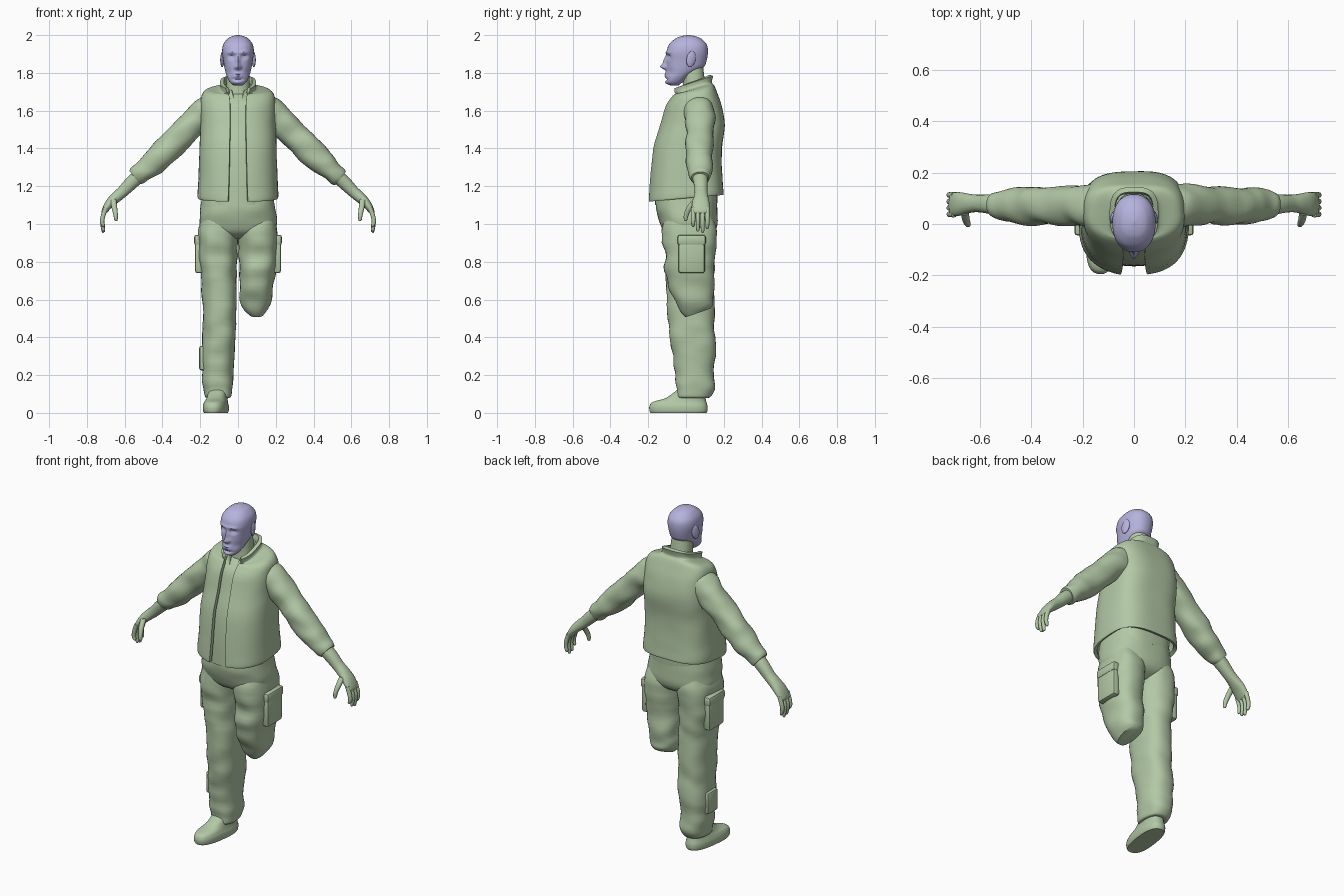
import bpy, bmesh, math
from mathutils import Vector, Matrix, noise


def material(name, rgb):
    m = bpy.data.materials.new(name)
    m.diffuse_color = (*rgb, 1)
    return m


GREEN = material("sage green", (0.45, 0.58, 0.38))
LILAC = material("lilac", (0.47, 0.45, 0.73))


def spline(st, k):
    """Catmull-Rom resampling of the section list."""
    out = []
    for i in range(len(st) - 1):
        p = [st[max(i - 1, 0)], st[i], st[i + 1], st[min(i + 2, len(st) - 1)]]
        for j in range(k):
            t = j / k
            out.append(tuple(0.5 * (2 * b + (c - a) * t + (2 * a - 5 * b + 4 * c - d) * t * t
                                    + (3 * b - a - 3 * c + d) * t ** 3) for a, b, c, d in zip(*p)))
    return out + [st[-1]]


def tube(name, st, mat=GREEN, k=4, seg=32, upright=True, nf=2.2, nb=2.2, split=False, fold=0):
    """Loft of superellipses; section = x, y, z, half width, half depth, tilt, half front gap."""
    st = spline([tuple(s) + (0,) * (7 - len(s)) for s in st], k)
    bm = bmesh.new()
    rings = []
    for i, (x, y, z, a, b, tilt, gap) in enumerate(st):
        across = Vector((1, 0, 0))
        if not upright:                      # section square to the path in the xz plane
            p, q = st[max(i - 1, 0)], st[min(i + 1, len(st) - 1)]
            across = Vector((q[2] - p[2], 0, p[0] - q[0])).normalized()
        d = math.asin(min(1, (gap / a) ** (nf / 2))) if split else 0
        ring = []
        for j in range(seg):
            t = -math.pi / 2 + d + (2 * math.pi - 2 * d) * j / (seg - 1 if split else seg)
            c, s = math.cos(t), math.sin(t)
            n = nb if s > 0 else nf
            u = a * math.copysign(abs(c) ** (2 / n), c)
            v = b * math.copysign(abs(s) ** (2 / n), s)
            off = across * u + Vector((0, v, tilt * v))
            pos = Vector((x, y, z)) + off
            if fold:
                pos += off * fold * noise.noise(Vector((pos.x * 9, pos.y * 9, pos.z * 15)))
            ring.append(bm.verts.new(pos))
        rings.append(ring)
    for lo, hi in zip(rings, rings[1:]):
        for j in range(seg - 1 if split else seg):
            m = (j + 1) % seg
            bm.faces.new((lo[j], lo[m], hi[m], hi[j]))
    if not split:
        bm.faces.new(rings[0])
        bm.faces.new(rings[-1])
        bmesh.ops.recalc_face_normals(bm, faces=bm.faces)
    me = bpy.data.meshes.new(name)
    bm.to_mesh(me)
    bm.free()
    me.materials.append(mat)
    ob = bpy.data.objects.new(name, me)
    bpy.context.collection.objects.link(ob)
    return ob


def thicken(ob, t):
    m = ob.modifiers.new("thickness", 'SOLIDIFY')
    m.thickness, m.offset = t, -1


def pocket(name, loc, size):
    bpy.ops.mesh.primitive_cube_add(size=1, location=loc)
    ob = bpy.context.object
    ob.name, ob.scale = name, size
    bpy.ops.object.transform_apply(location=False, rotation=False)
    ob.data.materials.append(GREEN)
    m = ob.modifiers.new("bevel", 'BEVEL')
    m.width, m.segments = 0.013, 2


# Head with face relief: bump = x, z, width, height, depth
head = tube("head", [
    (0, -.058, 1.733, .022, .022), (0, -.055, 1.75, .042, .045, .1), (0, -.035, 1.78, .058, .07, .15),
    (0, -.005, 1.82, .07, .098, .1), (0, .003, 1.86, .077, .105), (0, .007, 1.91, .084, .109),
    (0, .01, 1.95, .078, .1), (0, .012, 1.98, .056, .07), (0, .012, 1.993, .034, .042),
    (0, .012, 2.0, .006, .008)], LILAC, k=8, seg=96, nf=2.4)
bumps = [(0, 1.832, .014, .015, -.03), (0, 1.862, .010, .026, -.018), (0, 1.788, .025, .013, -.012),
         (0, 1.787, .022, .003, .006), (0, 1.766, .03, .006, .006), (0, 1.748, .02, .012, -.008)]
for s in (1, -1):
    bumps += [(s * .034, 1.886, .017, .012, .016), (s * .034, 1.884, .010, .006, -.006),
              (s * .03, 1.908, .028, .009, -.007), (s * .052, 1.80, .02, .022, .006),
              (s * .015, 1.829, .006, .007, -.008)]
for v in head.data.vertices:
    if v.co.y < -.02:
        x, z = v.co.x, v.co.z
        v.co.y += sum(d * math.exp(-((x - bx) / w) ** 2 - ((z - bz) / h) ** 2) for bx, bz, w, h, d in bumps)
for s in (1, -1):
    bpy.ops.mesh.primitive_uv_sphere_add(segments=20, ring_count=12, radius=1, location=(s * .082, .027, 1.873),
                                         rotation=(-.2, 0, s * .3))
    ear = bpy.context.object
    ear.name, ear.scale = "ear", (.010, .025, .043)
    ear.data.materials.append(LILAC)

# Neck and shirt
tube("neck", [(0, .05, 1.64, .075, .07), (0, .045, 1.72, .063, .06), (0, .04, 1.78, .06, .057),
              (0, .035, 1.84, .055, .055)])
tube("shirt", [(0, 0, 1.10, .17, .165), (0, .005, 1.25, .18, .165), (0, .012, 1.4, .177, .155),
               (0, .037, 1.52, .175, .145), (0, .042, 1.62, .17, .122), (0, .045, 1.67, .13, .095, .1),
               (0, .045, 1.70, .075, .07, .2)], nf=2.4, nb=3)
collar = tube("shirt_collar", [(0, .04, 1.665, .092, .105, .3, .012), (0, .04, 1.70, .076, .085, .3, .025),
                               (0, .045, 1.73, .07, .075, .3, .035)], split=True)
thicken(collar, .008)

# Open vest with standing collar
vest = tube("vest", [
    (0, 0, 1.136, .21, .198, .09, .053), (0, 0, 1.155, .214, .199, .08, .052), (0, 0, 1.25, .209, .191, .05, .048),
    (0, .008, 1.4, .204, .182, 0, .045), (0, .033, 1.52, .2, .172, 0, .042), (0, .04, 1.62, .198, .150, 0, .042),
    (0, .044, 1.68, .192, .123, .08, .045), (0, .044, 1.708, .165, .107, .2, .05),
    (0, .036, 1.716, .105, .102, .3, .055), (0, .03, 1.728, .093, .108, .32, .06),
    (0, .03, 1.748, .095, .113, .32, .066)], seg=64, nf=2.4, nb=3.1, split=True, fold=.012)
thicken(vest, .02)

# Trousers: hips, whole right leg, left leg ending at the knee
tube("hips", [(0, .005, 1.17, .185, .155), (0, .005, 1.08, .199, .163), (0, .015, 1.0, .205, .15),
              (0, .018, .95, .18, .125), (0, .02, .92, .10, .07)], seg=48, nf=2.5, nb=2.5, fold=.03)
thigh = [(.105, .015, 1.04, .09, .13), (.106, .018, .95, .104, .145), (.108, .02, .85, .103, .132),
         (.104, .02, .75, .096, .13)]
lower = [(.1, .022, .65, .092, .125), (.098, .027, .5, .088, .123), (.1, .035, .4, .088, .12),
         (.108, .042, .3, .088, .113), (.108, .047, .2, .083, .103), (.106, .05, .13, .077, .1),
         (.105, .04, .085, .068, .09), (.105, .04, .08, .05, .07)]
stump = [(.097, .03, .66, .088, .12), (.091, .045, .6, .084, .1, .1), (.093, .06, .555, .067, .086, .25),
         (.097, .066, .53, .043, .066, .35)]
tube("right_leg", [(-x, *r) for x, *r in thigh + lower], nf=2.4, nb=2.4, fold=.09)
tube("left_leg", thigh + stump, nf=2.4, nb=2.4, fold=.09)
for s in (1, -1):
    pocket("thigh_pocket", (s * .205, .03, .84), (.045, .14, .2))
    pocket("pocket_flap", (s * .209, .03, .915), (.047, .15, .055))
pocket("shin_pocket", (-.188, .035, .29), (.036, .1, .13))

# Shoe, toe turned slightly outward
shoe = tube("shoe", [(-.117, -.04, 0, .058, .15), (-.117, -.04, .012, .063, .155), (-.117, -.04, .035, .064, .155),
                     (-.117, -.034, .058, .058, .143), (-.115, .0, .08, .053, .105), (-.112, .035, .13, .05, .07)],
            nf=2.5, nb=2.5)
pivot = Matrix.Translation((-.115, -.04, 0))
shoe.data.transform(pivot @ Matrix.Rotation(-.13, 4, 'Z') @ pivot.inverted())

# Sleeves, forearms, hands
for s in (1, -1):
    def limb(name, pts, **kw):
        tube(name, [(s * p[0], *p[1:]) for p in pts], upright=False, **kw)

    limb("sleeve", [(.12, .075, 1.61, .075, .075), (.17, .075, 1.59, .082, .083), (.225, .074, 1.545, .076, .08),
                    (.3, .073, 1.47, .072, .073), (.385, .072, 1.385, .071, .074), (.45, .07, 1.32, .066, .07),
                    (.5, .072, 1.28, .053, .062), (.53, .075, 1.255, .052, .052), (.545, .077, 1.243, .044, .045)],
         fold=.16)
    limb("forearm_and_palm", [(.5, .07, 1.275, .035, .045), (.56, .077, 1.222, .036, .038),
                              (.61, .08, 1.172, .031, .034), (.645, .08, 1.142, .029, .038),
                              (.68, .078, 1.108, .024, .046), (.706, .076, 1.07, .016, .046),
                              (.712, .076, 1.055, .009, .04)], seg=24)
    for i, tip in enumerate((.985, .962, .955, .975)):
        y = .038 + .025 * i
        limb("finger", [(.700, y, 1.085, .012, .012), (.715, y, 1.04, .012, .0115), (.719, y, 1.01, .011, .011),
                        (.713, y, tip + .008, .009, .009), (.711, y, tip, .004, .004)], seg=12, k=3)
    limb("thumb", [(.66, .05, 1.13, .016, .016), (.655, .02, 1.09, .015, .016), (.648, .002, 1.05, .012, .013),
                   (.646, -.002, 1.022, .009, .009), (.646, -.002, 1.015, .004, .004)], seg=12, k=3)

# Bake modifiers and smooth everything
bpy.ops.object.select_all(action='SELECT')
bpy.context.view_layer.objects.active = head
bpy.ops.object.convert(target='MESH')
bpy.ops.object.shade_smooth_by_angle(angle=math.radians(42))
